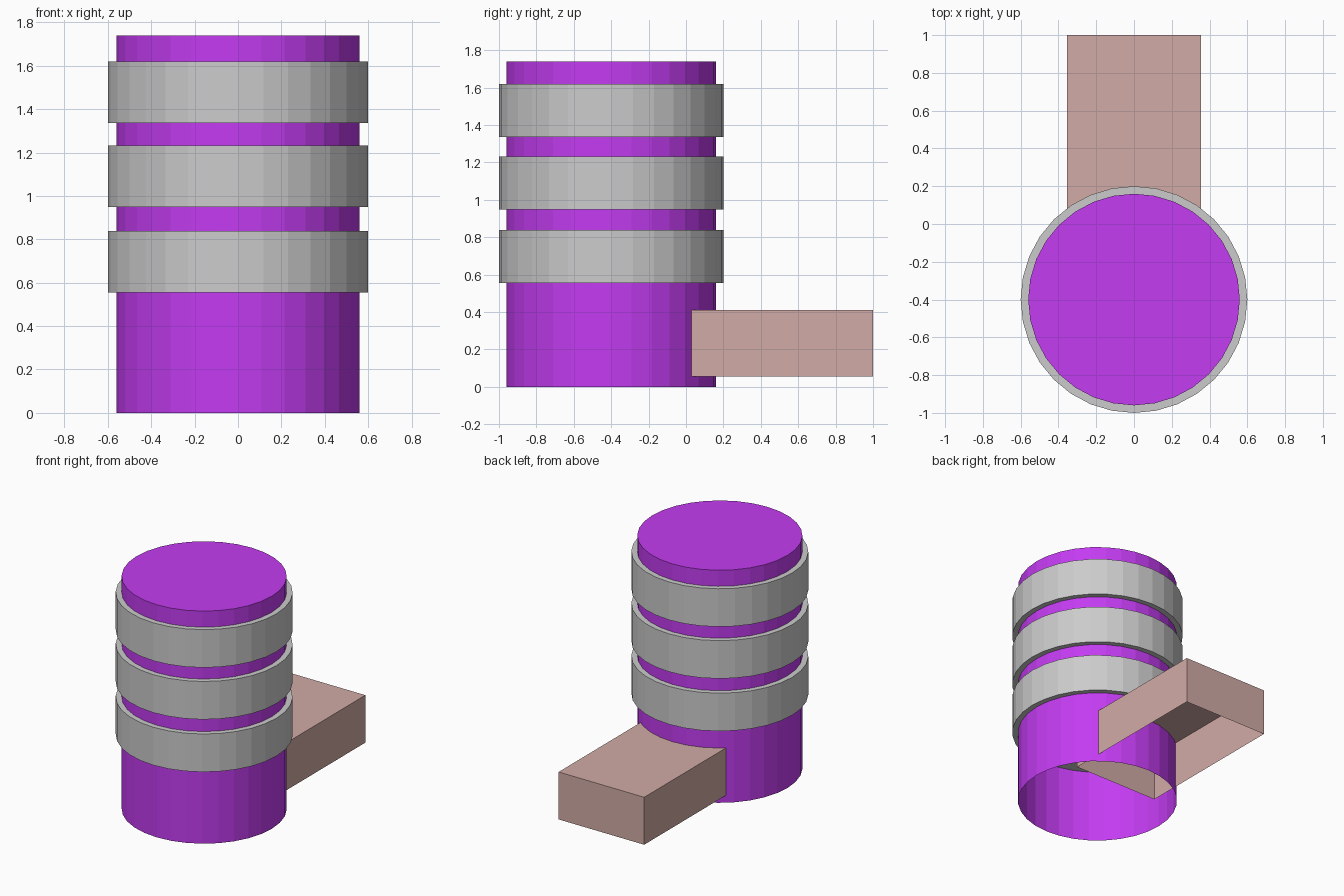
import bpy, bmesh
from mathutils import Matrix

if "Cube" in bpy.data.objects:
    bpy.data.objects.remove(bpy.data.objects["Cube"])

CY = -0.4      # y of the drum axis
SIDES = 32


def material(name, rgb):
    m = bpy.data.materials.new(name)
    m.diffuse_color = (*rgb, 1)
    m.use_nodes = True
    m.node_tree.nodes["Principled BSDF"].inputs["Base Color"].default_value = m.diffuse_color
    return m


def finish(name, bm, mat=None, open_bottom=False):
    bm.normal_update()
    if open_bottom:
        down = [f for f in bm.faces if f.normal.z < -0.9]
        bmesh.ops.delete(bm, geom=down, context='FACES')
    mesh = bpy.data.meshes.new(name)
    bm.to_mesh(mesh)
    bm.free()
    obj = bpy.data.objects.new(name, mesh)
    bpy.context.collection.objects.link(obj)
    if mat:
        mesh.materials.append(mat)
    return obj


def cylinder(name, r, z0, z1, mat=None, open_bottom=False):
    bm = bmesh.new()
    bmesh.ops.create_cone(bm, cap_ends=True, segments=SIDES, radius1=r, radius2=r,
                          depth=z1 - z0,
                          matrix=Matrix.Translation((0, CY, (z0 + z1) / 2)))
    return finish(name, bm, mat, open_bottom)


def box(name, lo, hi, mat=None, open_bottom=False):
    bm = bmesh.new()
    centre = [(a + b) / 2 for a, b in zip(lo, hi)]
    size = [b - a for a, b in zip(lo, hi)]
    bmesh.ops.create_cube(bm, size=1, matrix=Matrix.Translation(centre)
                          @ Matrix.Diagonal((*size, 1)))
    return finish(name, bm, mat, open_bottom)


purple = material("purple", (0.55, 0.045, 0.885))
brown = material("brown", (0.64, 0.41, 0.38))

# Main drum, open underneath
cylinder("drum", 0.56, 0, 1.74, purple, open_bottom=True)

# Three solid grey bands around the drum
for i, z in enumerate((0.555, 0.948, 1.336)):
    cylinder(f"band_{i + 1}", 0.6, z, z + 0.284)

# Block reaching back from inside the drum, open underneath
box("rear_block", (-0.354, -0.2, 0.055), (0.354, 1.0, 0.41), brown, open_bottom=True)
